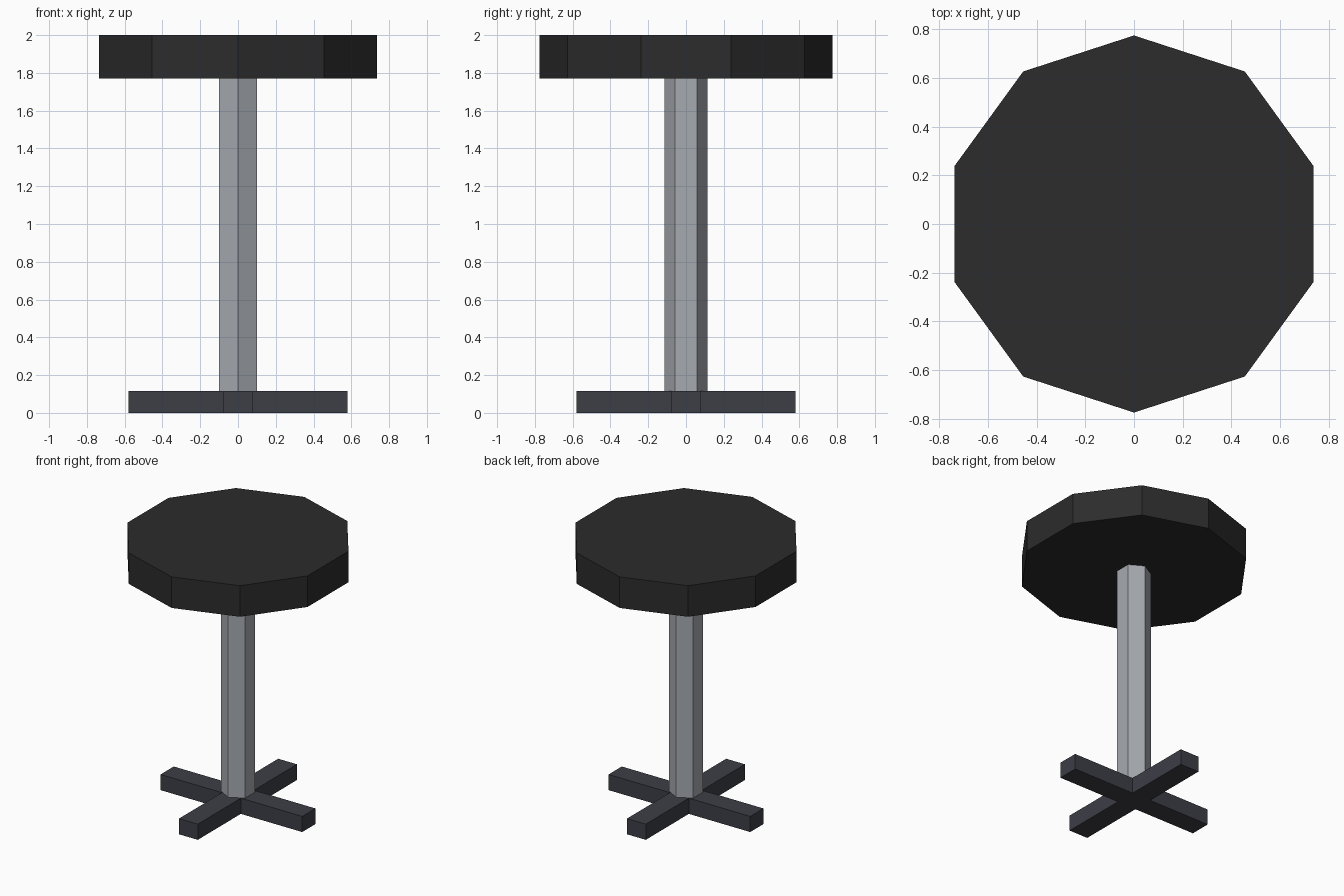
import bpy, bmesh
from math import sin, cos, tau

if "Cube" in bpy.data.objects:
    bpy.data.objects.remove(bpy.data.objects["Cube"])


def material(name, rgb):
    mat = bpy.data.materials.new(name)
    mat.diffuse_color = (*rgb, 1.0)
    mat.use_nodes = True
    mat.node_tree.nodes["Principled BSDF"].inputs["Base Color"].default_value = mat.diffuse_color
    return mat


def prism(name, outline, z0, z1, mat):
    """Extrude a counter-clockwise outline from z0 up to z1."""
    bm = bmesh.new()
    face = bm.faces.new([bm.verts.new((x, y, z0)) for x, y in outline])
    ext = bmesh.ops.extrude_face_region(bm, geom=[face], use_keep_orig=True)
    top = [g for g in ext["geom"] if isinstance(g, bmesh.types.BMVert)]
    bmesh.ops.translate(bm, verts=top, vec=(0, 0, z1 - z0))
    bmesh.ops.recalc_face_normals(bm, faces=bm.faces)
    mesh = bpy.data.meshes.new(name)
    bm.to_mesh(mesh)
    bm.free()
    mesh.materials.append(mat)
    obj = bpy.data.objects.new(name, mesh)
    bpy.context.collection.objects.link(obj)
    return obj


def polygon(sides, radius):
    # First corner points along +y
    return [(-radius * sin(tau * i / sides), radius * cos(tau * i / sides))
            for i in range(sides)]


def cross(reach, half):
    # One arm's three corners, turned through four quarters
    pts = []
    for i in range(4):
        c, s = ((1, 0), (0, 1), (-1, 0), (0, -1))[i]
        for x, y in ((reach, -half), (reach, half), (half, half)):
            pts.append((x * c - y * s, x * s + y * c))
    return pts


black = material("black_cushion", (0.025, 0.025, 0.026))
steel = material("steel", (0.38, 0.40, 0.43))
dark = material("dark_metal", (0.047, 0.049, 0.062))

# Cross-shaped foot
prism("cross_base", cross(0.58, 0.077), 0.0, 0.116, dark)
# Six-sided column
prism("post", polygon(6, 0.115), 0.116, 1.77, steel)
# Ten-sided seat
prism("seat", polygon(10, 0.775), 1.77, 2.0, black)
